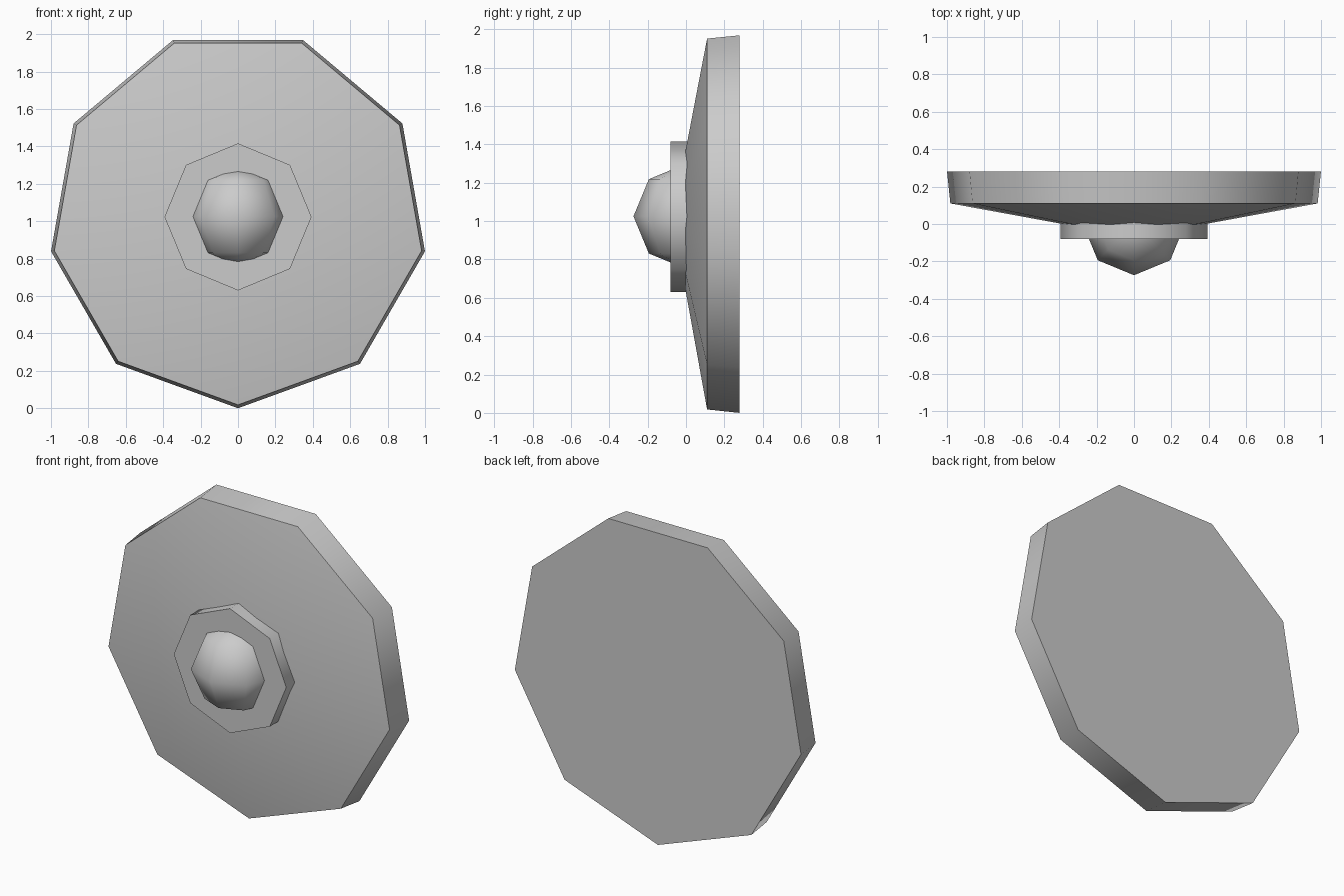
import bpy, bmesh, math
from mathutils import Matrix

old = bpy.data.objects.get("Cube")
if old:
    bpy.data.objects.remove(old, do_unlink=True)

grey = bpy.data.materials.new("plain grey")
grey.use_nodes = True
grey.diffuse_color = (0.6, 0.6, 0.6, 1)
grey.node_tree.nodes["Principled BSDF"].inputs["Base Color"].default_value = (0.6, 0.6, 0.6, 1)


def finish(name, bm):
    bmesh.ops.recalc_face_normals(bm, faces=bm.faces)
    mesh = bpy.data.meshes.new(name)
    bm.to_mesh(mesh)
    bm.free()
    mesh.materials.append(grey)
    obj = bpy.data.objects.new(name, mesh)
    bpy.context.collection.objects.link(obj)
    bpy.ops.object.select_all(action='DESELECT')
    obj.select_set(True)
    bpy.context.view_layer.objects.active = obj
    bpy.ops.object.shade_smooth_by_angle(angle=math.radians(50))


def lathe(name, sides, height, profile):
    """Faceted disc along y; one corner points down. Radius 0 makes a tip."""
    bm = bmesh.new()
    rings = []
    for r, y in profile:
        count = sides if r else 1
        angles = [2 * math.pi * i / sides for i in range(count)]
        rings.append([bm.verts.new((r * math.sin(a), y, height - r * math.cos(a)))
                      for a in angles])
    for a, b in zip(rings, rings[1:]):
        for i in range(sides):
            j = (i + 1) % sides
            bm.faces.new((a[0], b[i], b[j]) if len(a) == 1 else (a[i], b[i], b[j], a[j]))
    for ring in (rings[0], rings[-1]):
        if len(ring) > 1:
            bm.faces.new(ring)
    finish(name, bm)


# Nine-sided plate with a shallow cone front and a slightly flared rim
lathe("shield_plate", 9, 1.015, [(0, -0.07), (0.997, 0.11), (1.015, 0.28)])

# Eight-sided collar in the middle
lathe("center_collar", 8, 1.023, [(0.393, -0.08), (0.393, 0.06)])

# Low-poly ball sunk into the collar
ball = bmesh.new()
bmesh.ops.create_uvsphere(ball, u_segments=8, v_segments=4, radius=0.274,
                          matrix=Matrix.Translation((0, 0, 1.025)))
finish("center_boss", ball)
